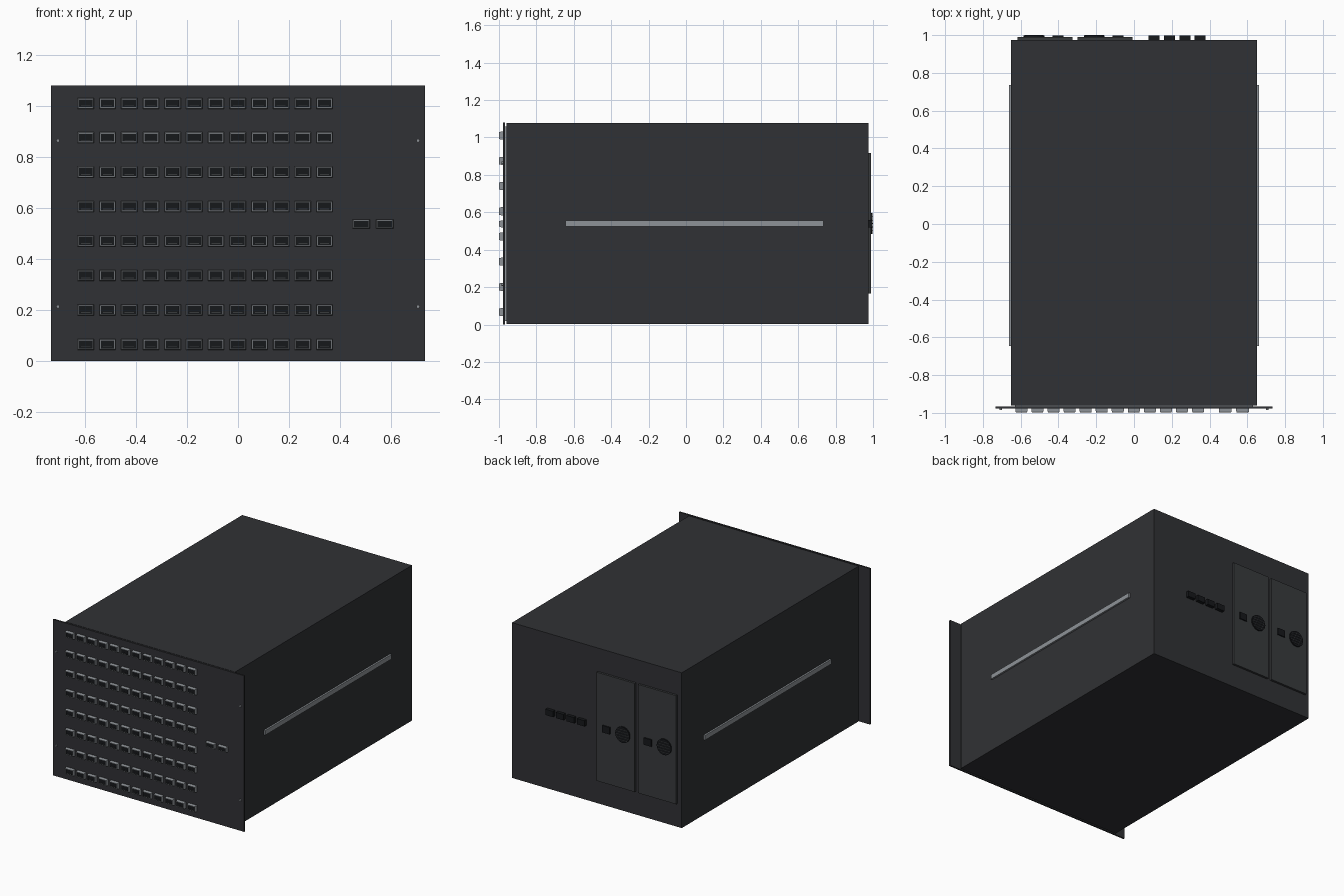
import bpy, bmesh, math
from mathutils import Matrix, Vector

if "Cube" in bpy.data.objects:
    bpy.data.objects.remove(bpy.data.objects["Cube"])


def material(name, rgb):
    m = bpy.data.materials.new(name)
    m.diffuse_color = (*rgb, 1)
    m.use_nodes = True
    m.node_tree.nodes["Principled BSDF"].inputs["Base Color"].default_value = m.diffuse_color
    return m


CASE = material("case_charcoal", (0.03, 0.031, 0.035))
PLATE = material("plate_grey", (0.04, 0.043, 0.046))
STEEL = material("steel", (0.27, 0.29, 0.31))
BLACK = material("socket_black", (0.008, 0.009, 0.011))


def finish(name, bm, mat):
    bmesh.ops.recalc_face_normals(bm, faces=bm.faces)
    me = bpy.data.meshes.new(name)
    bm.to_mesh(me)
    bm.free()
    me.materials.append(mat)
    ob = bpy.data.objects.new(name, me)
    bpy.context.collection.objects.link(ob)
    return ob


def add_box(bm, x0, x1, y0, y1, z0, z1):
    mid = Vector((x0 + x1, y0 + y1, z0 + z1)) / 2
    size = Matrix.Diagonal((x1 - x0, y1 - y0, z1 - z0, 1))
    bmesh.ops.create_cube(bm, size=1, matrix=Matrix.Translation(mid) @ size)


def boxes(name, mat, *dims):
    bm = bmesh.new()
    for d in dims:
        add_box(bm, *d)
    return finish(name, bm, mat)


def add_disc(bm, x, y, z, r, depth, sides):
    mat = Matrix.Translation((x, y, z)) @ Matrix.Rotation(math.pi / 2, 4, 'X')
    bmesh.ops.create_cone(bm, cap_ends=True, segments=sides, radius1=r,
                          radius2=r, depth=depth, matrix=mat)


def add_bezel(bm, x, z, w, h):
    # Chamfered frame: rectangular loops from outer base to inner mouth
    loops = []
    for inset, y in ((0, -0.977), (0, -0.989), (0.003, -0.999),
                     (0.006, -0.999), (0.007, -0.977)):
        a, b = w / 2 - inset, h / 2 - inset
        loops.append([bm.verts.new((x + sx * a, y, z + sz * b))
                      for sx, sz in ((-1, -1), (1, -1), (1, 1), (-1, 1))])
    for p, q in zip(loops, loops[1:]):
        for i in range(4):
            j = (i + 1) % 4
            bm.faces.new((p[i], p[j], q[j], q[i]))


MID = 0.54

# Chassis, front rack panel and the narrow neck joining them
boxes("chassis", CASE, (-0.65, 0.65, -0.96, 0.975, 0.003, 1.078))
boxes("front_panel", CASE, (-0.732, 0.732, -0.978, -0.967, 0, 1.08))
boxes("panel_neck", STEEL, (-0.63, 0.63, -0.97, -0.955, 0.02, 1.06))

# Side rails
boxes("side_rails", STEEL, *[(s * 0.655 - 0.007, s * 0.655 + 0.007, -0.645, 0.735,
                             MID - 0.016, MID + 0.016) for s in (-1, 1)])

# Front connectors: 12 x 8 grid plus two service ports
ports = [(-0.596 + 0.085 * i, 0.066 + 0.1349 * j, 0.064, 0.043)
         for j in range(8) for i in range(12)]
ports += [(0.483, 0.538, 0.068, 0.036), (0.575, 0.538, 0.068, 0.036)]
frames, cores, lips = bmesh.new(), bmesh.new(), bmesh.new()
for x, z, w, h in ports:
    add_bezel(frames, x, z, w, h)
    a, b = w / 2 - 0.0055, h / 2 - 0.0055
    add_box(cores, x - a, x + a, -0.996, -0.975, z - b, z + b)
    if h > 0.04:
        add_box(lips, x - 0.018, x + 0.018, -0.999, -0.99, z - 0.011, z - 0.008)
finish("port_frames", frames, STEEL)
finish("port_openings", cores, BLACK)
finish("port_contacts", lips, PLATE)

# Rack screws
screws = bmesh.new()
for x in (-0.705, 0.705):
    for z in (0.214, 0.864):
        add_disc(screws, x, -0.981, z, 0.007, 0.01, 12)
finish("rack_screws", screws, STEEL)

# Rear power supplies: plate, power inlet and slatted fan
plates, inlets, fans, slats = (bmesh.new() for _ in range(4))
for x in (-0.472, -0.154):
    add_box(plates, x - 0.146, x + 0.146, 0.97, 0.99, 0.165, 0.917)
    add_box(inlets, x + 0.04, x + 0.098, 0.985, 0.998, MID - 0.024, MID + 0.024)
    fx = x - 0.057
    add_disc(fans, fx, 0.99, MID, 0.055, 0.016, 24)
    for k in range(-2, 3):
        z = k * 0.018
        half = math.sqrt(0.051 ** 2 - z ** 2)
        add_box(slats, fx - half, fx + half, 0.99, 1.0, MID + z - 0.002, MID + z + 0.002)
finish("power_supply_plates", plates, PLATE)
finish("power_inlets", inlets, BLACK)
finish("fans", fans, BLACK)
finish("fan_slats", slats, PLATE)

# Rear data sockets
boxes("rear_sockets", BLACK, *[(x - 0.029, x + 0.029, 0.97, 0.998, MID - 0.02, MID + 0.02)
                               for x in (0.107, 0.188, 0.269, 0.35)])
